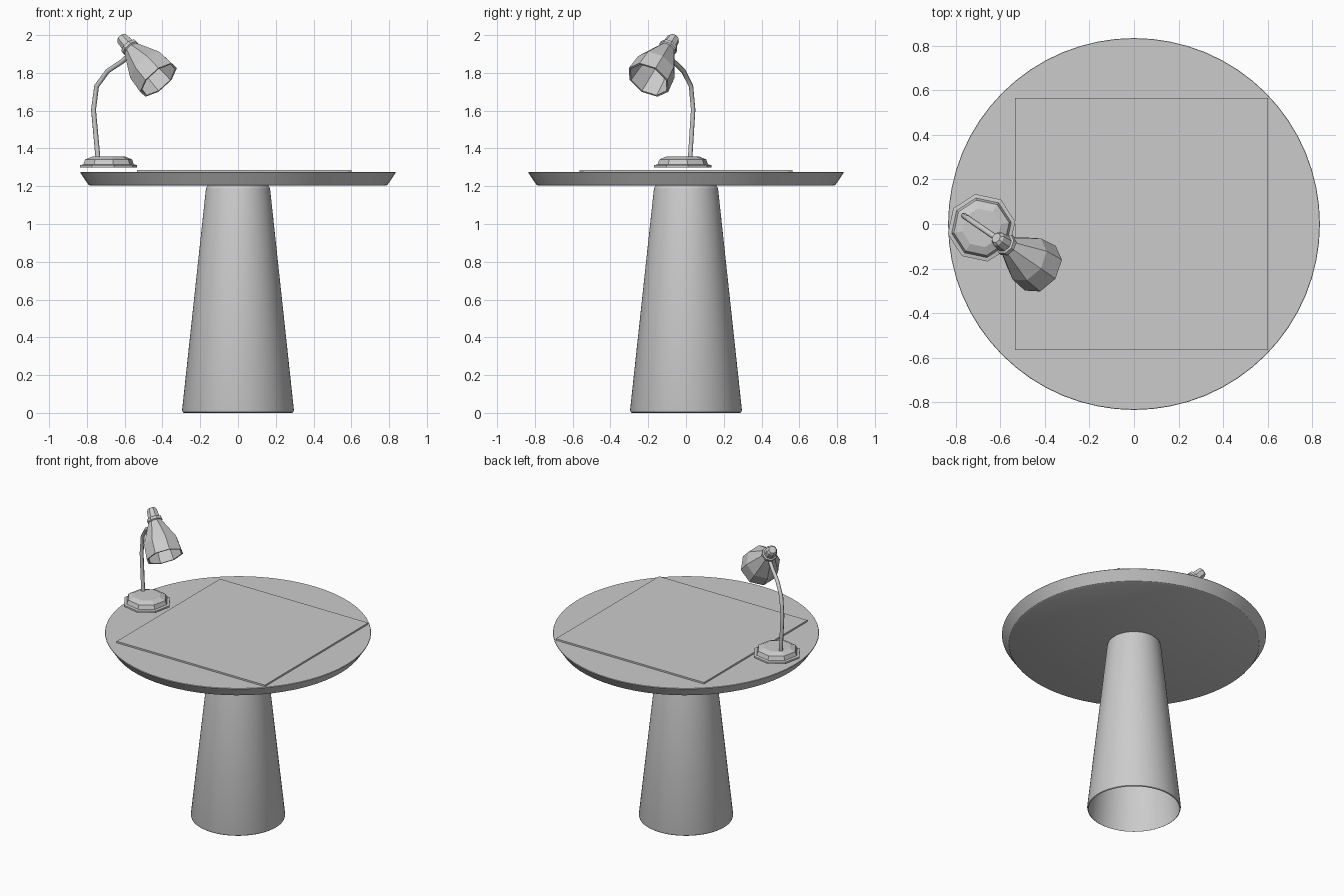
import bpy, bmesh, math
from mathutils import Matrix, Vector

if "Cube" in bpy.data.objects:
    bpy.data.objects.remove(bpy.data.objects["Cube"])


def revolve(name, profile, sides, matrix=None, caps=(True, True), smooth=False):
    """Lathe (radius, height) points around local z, with optional end caps."""
    bm = bmesh.new()
    rings = []
    for r, z in profile:
        rings.append([bm.verts.new((r * math.cos(2 * math.pi * i / sides),
                                    r * math.sin(2 * math.pi * i / sides), z))
                      for i in range(sides)])
    for a, b in zip(rings, rings[1:]):
        for i in range(sides):
            j = (i + 1) % sides
            bm.faces.new((a[i], a[j], b[j], b[i]))
    if caps[0]:
        bm.faces.new(rings[0][::-1])
    if caps[1]:
        bm.faces.new(rings[-1])
    bmesh.ops.recalc_face_normals(bm, faces=bm.faces)
    mesh = bpy.data.meshes.new(name)
    bm.to_mesh(mesh)
    bm.free()
    obj = bpy.data.objects.new(name, mesh)
    bpy.context.collection.objects.link(obj)
    if matrix is not None:
        obj.matrix_world = matrix
    if smooth:
        bpy.ops.object.select_all(action='DESELECT')
        obj.select_set(True)
        bpy.context.view_layer.objects.active = obj
        bpy.ops.object.shade_smooth_by_angle(angle=math.radians(30))
    return obj


# Hollow tapered pedestal, open at the floor
revolve("pedestal", [(0.287, 0), (0.293, 0.004), (0.296, 0.015), (0.17, 1.185),
                     (0.167, 1.195), (0.16, 1.203)], 64, caps=(False, True), smooth=True)

# Round table top with an undercut edge
revolve("table_top", [(0.78, 1.203), (0.792, 1.208), (0.835, 1.272), (0.833, 1.275)],
        64, smooth=True)

# Thin square mat on the table
bpy.ops.mesh.primitive_cube_add(size=1, location=(0.034, 0, 1.28))
mat = bpy.context.object
mat.name = "desk_mat"
mat.scale = (1.135, 1.13, 0.012)

# Lamp frame: local x points the way the lamp leans
lamp = Matrix.Translation((-0.685, -0.017, 0)) @ Matrix.Rotation(math.radians(-34.5), 4, 'Z')

# Octagonal stepped base
revolve("lamp_base", [(0.154, 1.30), (0.154, 1.312), (0.136, 1.315), (0.126, 1.342),
                      (0.088, 1.357)], 8, lamp)

# Bent neck
curve = bpy.data.curves.new("lamp_neck", 'CURVE')
curve.dimensions = '3D'
curve.bevel_depth = 0.013
curve.bevel_resolution = 1
curve.use_fill_caps = True
path = [(-0.068, 1.345), (-0.097, 1.605), (-0.077, 1.73), (-0.006, 1.81),
        (0.09, 1.862), (0.125, 1.89), (0.14, 1.92)]
spline = curve.splines.new('POLY')
spline.points.add(len(path) - 1)
for p, (u, z) in zip(spline.points, path):
    p.co = (u, 0, z, 1)
neck = bpy.data.objects.new("lamp_neck", curve)
neck.matrix_world = lamp
bpy.context.collection.objects.link(neck)

# Head frame: local z runs from the cap down to the shade mouth
axis = Vector((0.237, 0, -0.222)).normalized()
across = Vector((0, 1, 0))
rot = Matrix((across.cross(axis), across, axis)).transposed().to_4x4()
head = lamp @ Matrix.Translation((0.083, 0, 1.985)) @ rot

# Socket cap with a collar
revolve("lamp_cap", [(0.024, -0.005), (0.034, 0.008), (0.039, 0.058), (0.049, 0.062),
                     (0.051, 0.08), (0.044, 0.086), (0.044, 0.1)], 8, head)

# Bell shade with a wall thickness
revolve("lamp_shade", [(0.044, 0.086), (0.066, 0.13), (0.112, 0.225), (0.122, 0.325),
                       (0.111, 0.325), (0.102, 0.227), (0.058, 0.135), (0.036, 0.1)],
        8, head, caps=(True, True))
